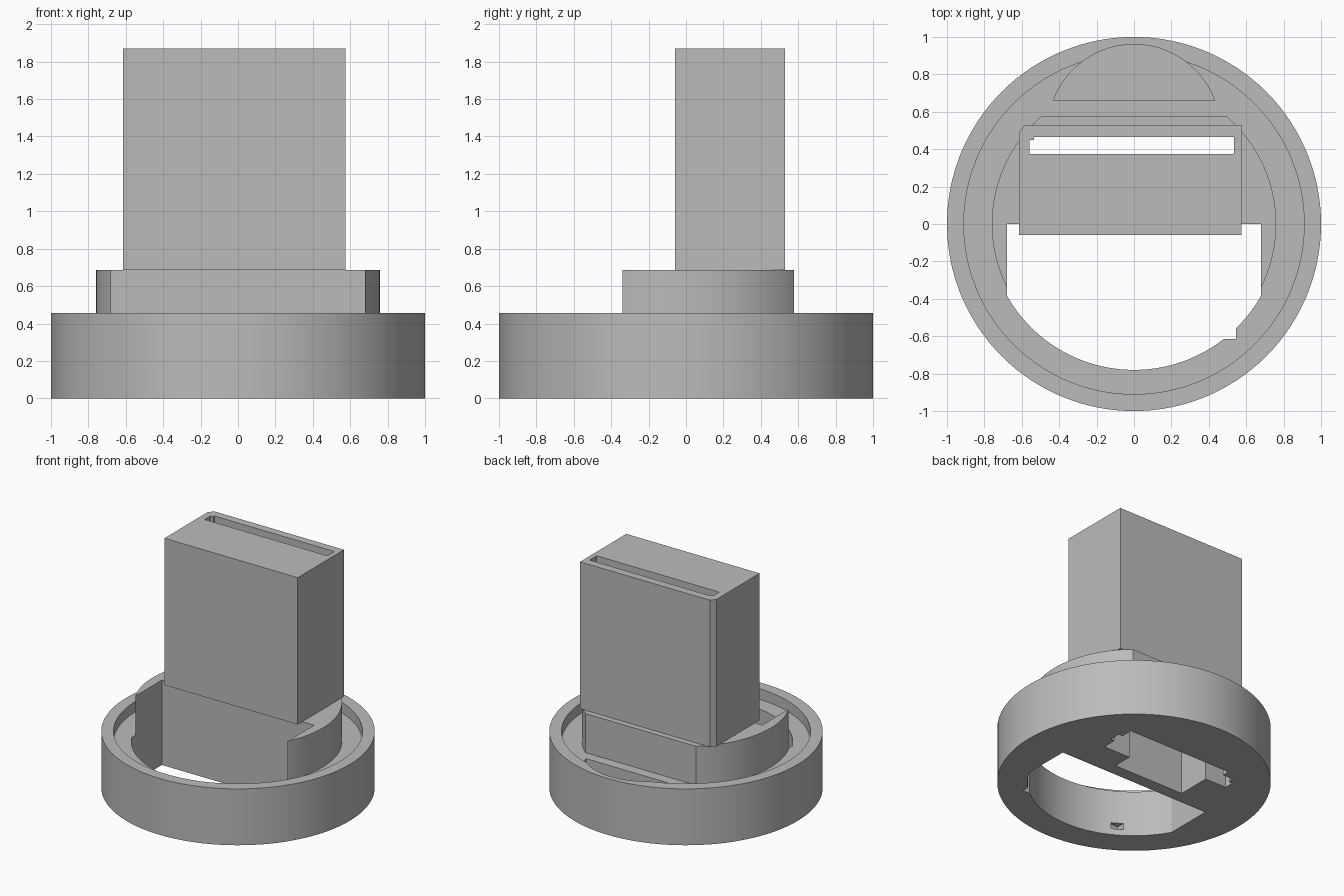
import bpy, bmesh, math

cube = bpy.data.objects.get("Cube")
if cube:
    bpy.data.objects.remove(cube, do_unlink=True)

grey = bpy.data.materials.new("plain grey")
grey.use_nodes = True
colour = (0.5, 0.5, 0.5, 1)
grey.diffuse_color = colour
grey.node_tree.nodes["Principled BSDF"].inputs["Base Color"].default_value = colour


def prism(name, outline, low, high):
    """Extrude a flat outline from one height to another."""
    bm = bmesh.new()
    face = bm.faces.new([bm.verts.new((x, y, low)) for x, y in outline])
    grown = bmesh.ops.extrude_face_region(bm, geom=[face])["geom"]
    bmesh.ops.translate(bm, vec=(0, 0, high - low),
                        verts=[v for v in grown if isinstance(v, bmesh.types.BMVert)])
    bmesh.ops.recalc_face_normals(bm, faces=bm.faces)
    mesh = bpy.data.meshes.new(name)
    bm.to_mesh(mesh)
    bm.free()
    mesh.materials.append(grey)
    obj = bpy.data.objects.new(name, mesh)
    bpy.context.collection.objects.link(obj)
    return obj


def box(x1, x2, y1, y2):
    return [(x1, y1), (x2, y1), (x2, y2), (x1, y2)]


def arc(radius, start, end, steps, cy=0):
    angles = [start + (end - start) * i / steps for i in range(steps + 1)]
    return [(radius * math.cos(a), cy + radius * math.sin(a)) for a in angles]


def circle(radius):
    return arc(radius, 0, math.tau, 128)[:-1]


def cut(target, outline, low, high):
    cutter = prism("cutter", outline, low, high)
    cutter.hide_render = True
    mod = target.modifiers.new("cut", 'BOOLEAN')
    mod.operation = 'DIFFERENCE'
    mod.solver = 'EXACT'
    mod.object = cutter
    bpy.context.view_layer.objects.active = target
    bpy.ops.object.modifier_apply(modifier=mod.name)
    bpy.data.objects.remove(cutter, do_unlink=True)


FLOOR, RIM, DECK, TOP = 0.37, 0.455, 0.685, 1.87

# Round base with a shallow recess inside the rim
base = prism("base_ring", circle(1), 0, RIM)
cut(base, circle(0.91), FLOOR, 1)

# Half-round opening with straight sides at the front of the base
side = math.acos(0.68 / 0.78)
opening = [(-0.68, 0)] + arc(0.78, -math.pi + side, -side, 64) + [(0.68, 0)]
cut(base, opening, -0.1, 1)

# Small notches in the opening wall
cut(base, box(0.45, 0.545, -0.615, -0.5), -0.1, 1)
cut(base, box(-0.44, -0.36, -0.71, -0.6), 0.05, 0.1)

# Rounded pocket behind the holder
bend = math.asin(0.16 / 0.46)
cut(base, arc(0.46, bend, math.pi - bend, 48, 0.5), 0.1, 1)

# Raised deck: a disc trimmed flat at the back and open at the front
deck = prism("raised_deck", circle(0.76), FLOOR, DECK)
cut(deck, box(-1, 1, 0.577, 1), 0, 1)
cut(deck, box(-0.68, 0.68, -1, 0), 0, 1)

# Tall holder with one chamfered corner
holder = prism("tall_holder", [(-0.615, -0.06), (0.575, -0.06), (0.575, 0.53),
                               (-0.585, 0.53), (-0.615, 0.49)], DECK, TOP)

# Card slot through everything, with a keyed corner
slot = [(-0.56, 0.375), (0.535, 0.375), (0.535, 0.465),
        (-0.535, 0.465), (-0.535, 0.45), (-0.56, 0.45)]
for part in (base, deck, holder):
    cut(part, slot, -0.1, 2)

# Stepped socket entered from below
socket = [(-0.37, 0.1), (0.26, 0.1), (0.26, 0.26), (0.5, 0.26),
          (0.5, 0.56), (-0.43, 0.56), (-0.43, 0.5), (-0.52, 0.5),
          (-0.52, 0.39), (-0.37, 0.39)]
cut(base, socket, -0.1, 1)
cut(deck, socket, 0, 0.6)

for part in (base, deck, holder):
    bpy.ops.object.select_all(action='DESELECT')
    part.select_set(True)
    bpy.context.view_layer.objects.active = part
    bpy.ops.object.shade_smooth_by_angle(angle=math.radians(25))
